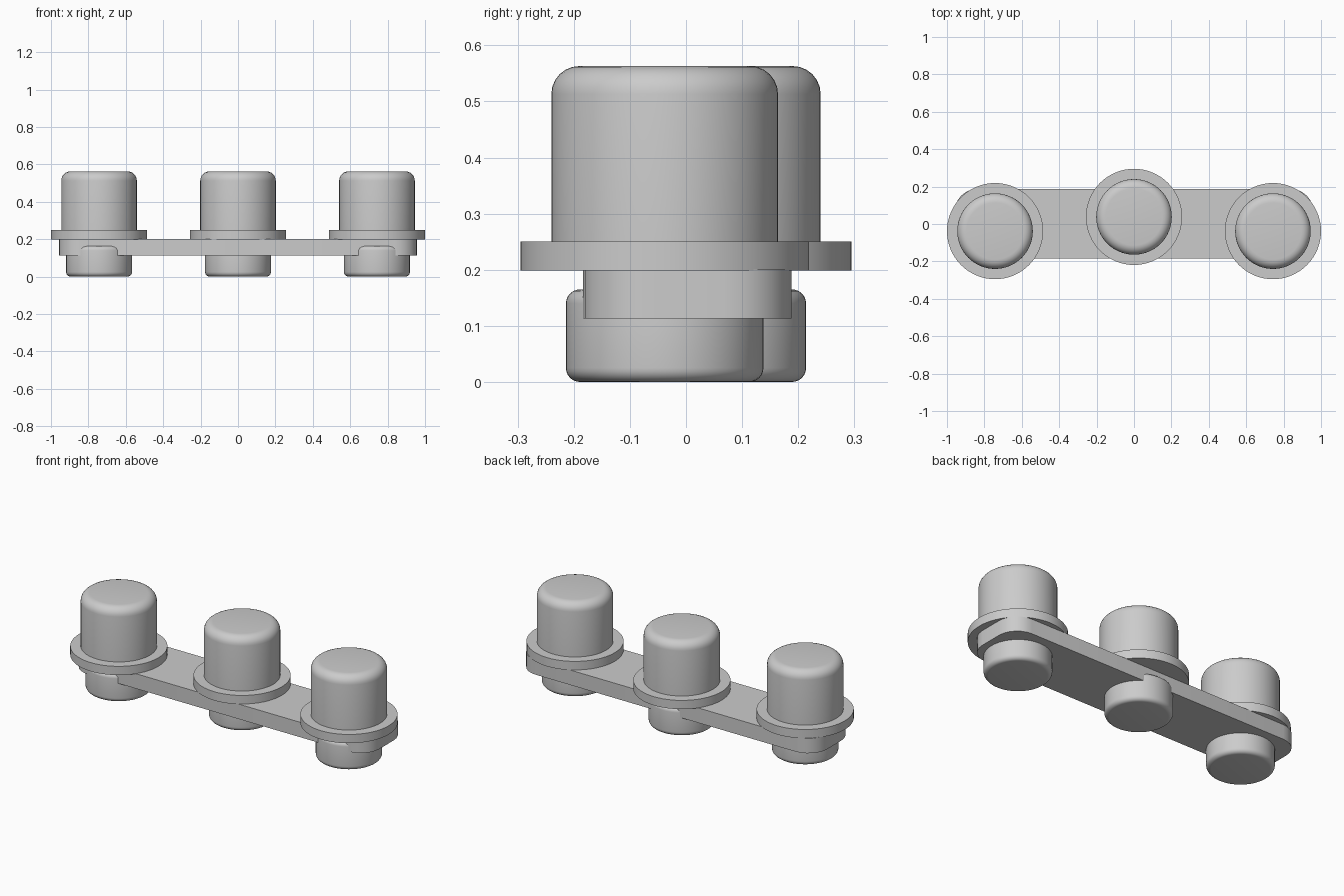
import bpy, bmesh, math

cube = bpy.data.objects.get("Cube")
if cube:
    bpy.data.objects.remove(cube, do_unlink=True)

grey = bpy.data.materials.new("plain_grey")
grey.use_nodes = True
colour = (0.6, 0.6, 0.6, 1)
grey.diffuse_color = colour
grey.node_tree.nodes["Principled BSDF"].inputs["Base Color"].default_value = colour


def finish(name, bm, location):
    bmesh.ops.recalc_face_normals(bm, faces=bm.faces)
    mesh = bpy.data.meshes.new(name)
    bm.to_mesh(mesh)
    bm.free()
    mesh.materials.append(grey)
    obj = bpy.data.objects.new(name, mesh)
    obj.location = location
    bpy.context.collection.objects.link(obj)
    bpy.ops.object.select_all(action="DESELECT")
    obj.select_set(True)
    bpy.context.view_layer.objects.active = obj
    bpy.ops.object.shade_smooth_by_angle(angle=math.radians(35))


def disc(name, x, y, radius, low, high, top_round=0, low_round=0):
    """Upright cylinder with optionally rounded rims."""
    bm = bmesh.new()
    height = high - low
    bmesh.ops.create_cone(bm, cap_ends=True, segments=64, radius1=radius,
                          radius2=radius, depth=height)
    for side, amount in ((1, top_round), (-1, low_round)):
        if amount:
            rim = [e for e in bm.edges
                   if all(v.co.z * side > height / 2 - 0.001 for v in e.verts)]
            bmesh.ops.bevel(bm, geom=rim, offset=amount, segments=6,
                            profile=0.5, affect="EDGES")
    finish(name, bm, (x, y, (low + high) / 2))


# Mounting bar with rounded corners
bm = bmesh.new()
bmesh.ops.create_cube(bm, size=1)
bmesh.ops.scale(bm, vec=(1.916, 0.372, 0.087), verts=bm.verts)
corners = [e for e in bm.edges if abs(e.verts[0].co.z - e.verts[1].co.z) > 0.01]
bmesh.ops.bevel(bm, geom=corners, offset=0.12, segments=6, profile=0.5, affect="EDGES")
finish("mounting_bar", bm, (0, 0.002, 0.1565))

# Three push buttons: collar, cap above, foot below
for label, x, y in (("right", -0.743, -0.038), ("middle", 0, 0.038), ("left", 0.743, -0.038)):
    disc(label + "_collar", x, y, 0.257, 0.199, 0.25)
    disc(label + "_cap", x, y, 0.202, 0.22, 0.563, top_round=0.05)
    disc(label + "_foot", x, y, 0.176, 0, 0.165, top_round=0.025, low_round=0.025)
